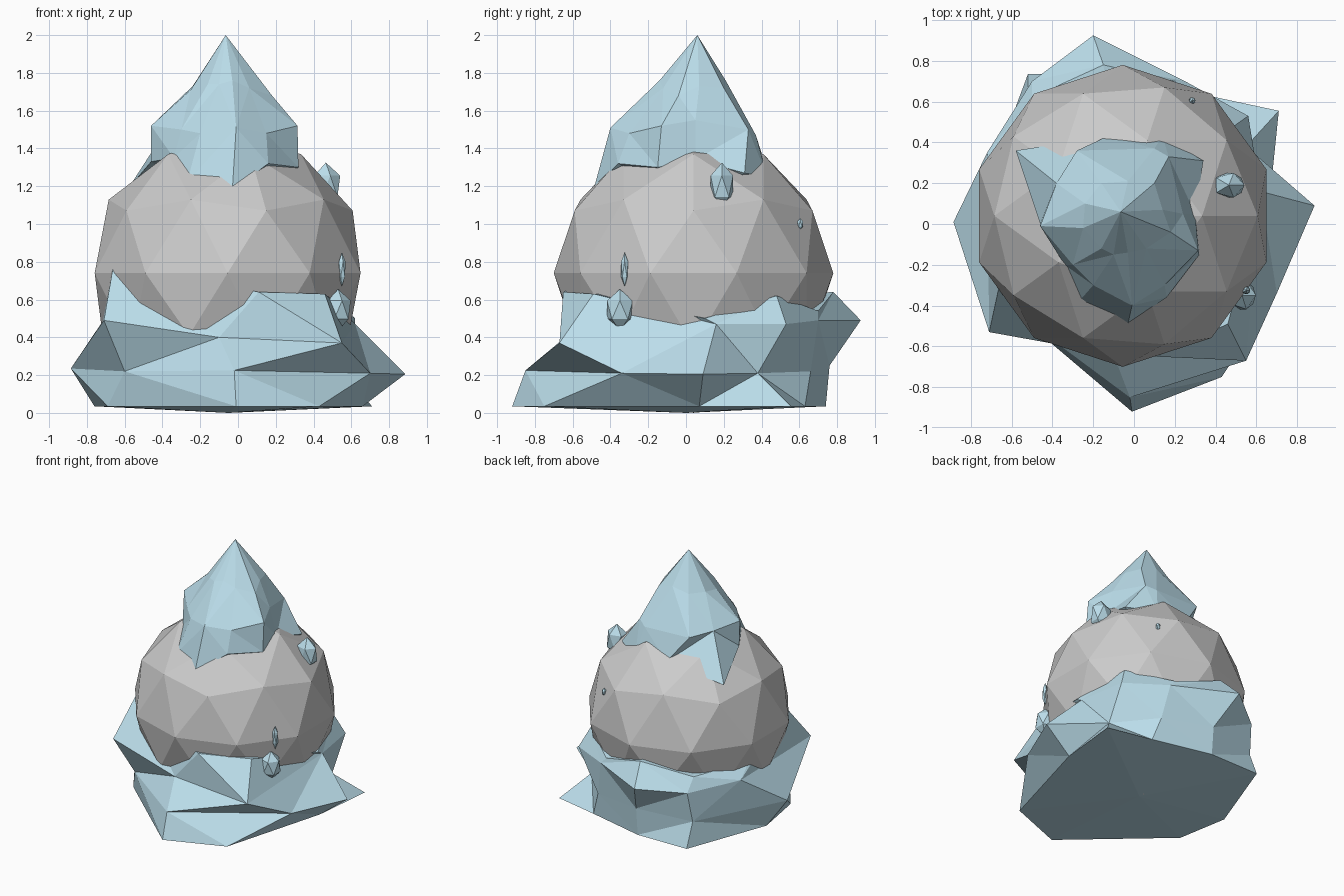
import bpy, bmesh
from mathutils import Vector, Matrix

ice = bpy.data.materials.new("ice")
ice.diffuse_color = (0.50, 0.73, 0.83, 1)


def finish(name, bm, mat=None):
    bmesh.ops.recalc_face_normals(bm, faces=bm.faces)
    me = bpy.data.meshes.new(name)
    bm.to_mesh(me)
    bm.free()
    ob = bpy.data.objects.new(name, me)
    bpy.context.collection.objects.link(ob)
    if mat:
        me.materials.append(mat)


def faceted(name, rings, low, high):
    """Close a stack of equal-sized point rings with a point below and above."""
    bm = bmesh.new()
    rows = [[bm.verts.new(p) for p in r] for r in rings]
    a, b = bm.verts.new(low), bm.verts.new(high)
    n = len(rows[0])
    for i in range(n):
        j = (i + 1) % n
        bm.faces.new((a, rows[0][j], rows[0][i]))
        bm.faces.new((b, rows[-1][i], rows[-1][j]))
        for r, s in zip(rows, rows[1:]):
            # split each quad along its shorter diagonal
            if (r[i].co - s[j].co).length < (r[j].co - s[i].co).length:
                tris = ((r[i], r[j], s[j]), (r[i], s[j], s[i]))
            else:
                tris = ((r[i], r[j], s[i]), (r[j], s[j], s[i]))
            for t in tris:
                bm.faces.new(t)
    finish(name, bm, ice)


# Round boulder
bm = bmesh.new()
bmesh.ops.create_icosphere(bm, subdivisions=2, radius=0.74,
                           matrix=Matrix.Translation((-0.055, 0.04, 0.74)))
finish("boulder", bm)

# Jagged ice skirt, rings from the ground upward
foot = [(-.01, -.92, .035), (.43, -.75, .035), (.66, .07, .035), (.71, .555, .035), (.36, .63, .035),
        (-.10, .74, .035), (-.52, .735, .035), (-.76, .09, .035), (-.69, -.31, .035)]
mid = [(-.02, -.85, .225), (.70, -.34, .21), (.885, .09, .205), (.55, .38, .21), (.30, .66, .22),
       (-.10, .76, .25), (-.52, .66, .22), (-.885, .01, .235), (-.60, -.42, .22)]
upper = [(-.10, -.64, .40), (.55, -.67, .37), (.62, .16, .47), (.56, .53, .47), (.25, .70, .49),
         (-.20, .925, .49), (-.50, .70, .45), (-.72, .35, .48), (-.71, -.53, .49)]
rim = [(.11, -.65, .64), (.46, -.49, .63), (.62, .10, .50), (.49, .48, .62), (.20, .70, .54),
       (-.15, .78, .64), (-.50, .62, .55), (-.69, .20, .57), (-.66, -.30, .78)]
faceted("ice_skirt", [foot, mid, upper, rim], (-.05, 0, 0), (-.05, .04, .6))

# Pointed ice cap with drips
drip = [(-.03, -.49, 1.18), (.16, -.36, 1.32), (.32, -.15, 1.30), (.30, .05, 1.34), (.34, .31, 1.27),
        (.14, .43, 1.25), (-.13, .43, 1.28), (-.58, .36, 1.19), (-.46, 0, 1.33), (-.34, -.20, 1.35),
        (-.27, -.38, 1.22)]
shoulder = [(-.01, -.40, 1.51), (.15, -.30, 1.48), (.315, -.13, 1.52), (.24, .05, 1.55), (.17, .33, 1.50),
            (.10, .37, 1.47), (-.28, .36, 1.48), (-.38, .20, 1.50), (-.46, -.01, 1.52), (-.30, -.20, 1.50),
            (-.20, -.30, 1.48)]
crown = [(-.03, -.14, 1.76), (.06, -.12, 1.72), (.18, -.04, 1.68), (.14, .07, 1.73), (.10, .20, 1.72),
         (-.03, .21, 1.76), (-.16, .20, 1.73), (-.24, .10, 1.73), (-.25, -.02, 1.71), (-.16, -.12, 1.74),
         (-.10, -.15, 1.74)]
faceted("ice_cap", [drip, shoulder, crown], (-.05, .04, 1.05), (-.065, .06, 2.0))

# Small ice crystals stuck to the boulder: centre, half sizes
crystals = [((.465, .19, 1.20), (.085, .07, .125)), ((.53, -.35, .545), (.075, .08, .11)),
            ((.55, -.325, .76), (.022, .022, .09)), ((.285, .605, 1.0), (.018, .018, .03))]
for k, (c, s) in enumerate(crystals):
    bm = bmesh.new()
    bmesh.ops.create_icosphere(bm, subdivisions=1, radius=1,
                               matrix=Matrix.Translation(c) @ Matrix.Diagonal((*s, 1)))
    finish(f"ice_crystal_{k + 1}", bm, ice)
